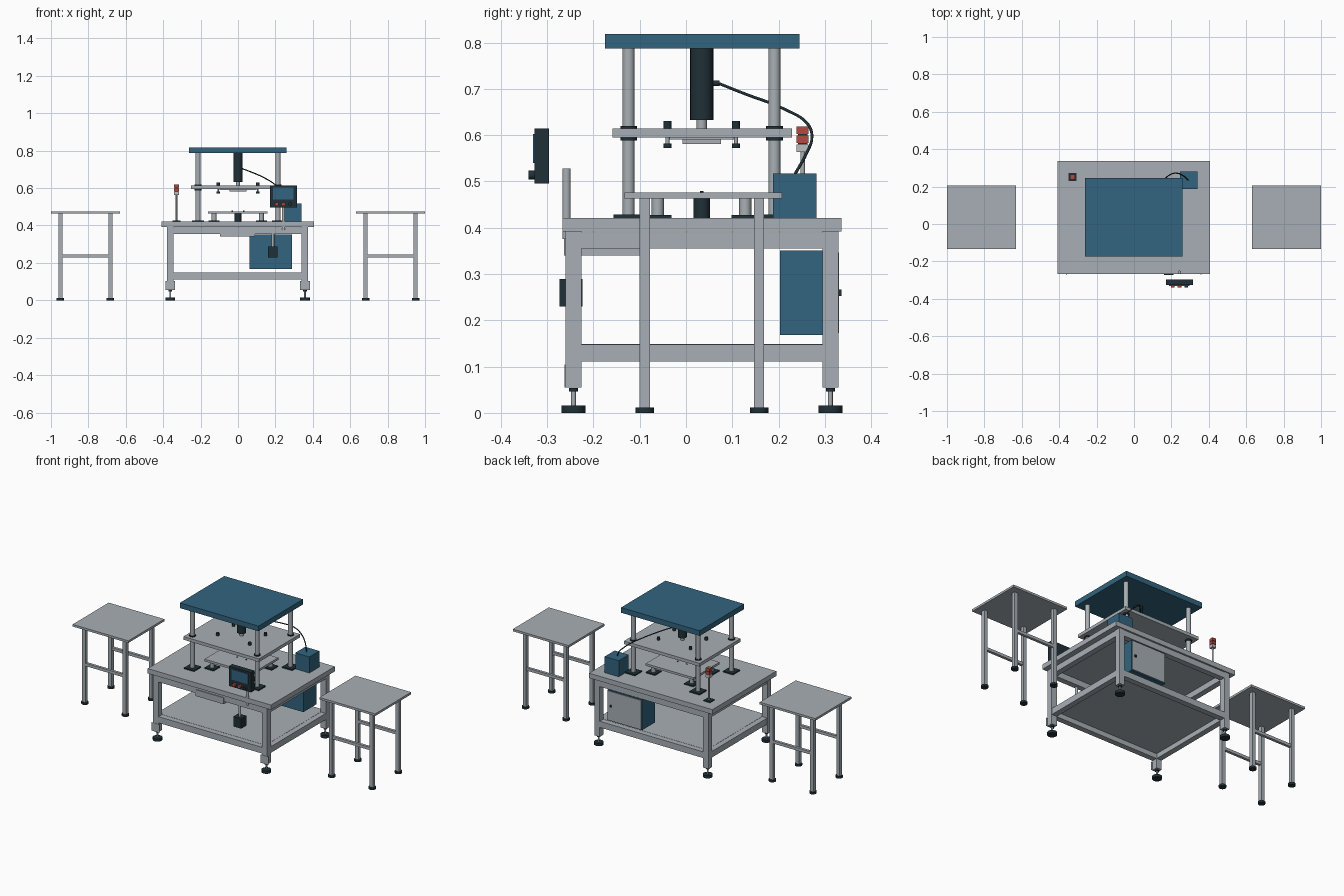
import bpy, math
from mathutils import Vector

if "Cube" in bpy.data.objects:
    bpy.data.objects.remove(bpy.data.objects["Cube"])


def material(name, rgb):
    m = bpy.data.materials.new(name)
    m.diffuse_color = (*rgb, 1)
    m.use_nodes = True
    m.node_tree.nodes["Principled BSDF"].inputs["Base Color"].default_value = m.diffuse_color
    return m


GREY = material("steel grey", (0.39, 0.43, 0.46))
BLUE = material("machine blue", (0.032, 0.127, 0.21))
DARK = material("dark slate", (0.014, 0.030, 0.038))
RED = material("signal red", (0.46, 0.065, 0.05))
PALE = material("pale grey", (0.52, 0.52, 0.52))


def box(name, x, y, z, mat):
    """Box from (min, max) ranges on each axis."""
    bpy.ops.mesh.primitive_cube_add(
        size=1, location=[(a + b) / 2 for a, b in (x, y, z)])
    o = bpy.context.object
    o.scale = [b - a for a, b in (x, y, z)]
    bpy.ops.object.transform_apply(location=False, rotation=False, scale=True)
    o.name = name
    o.data.materials.append(mat)
    return o


def post(name, cx, cy, half, z, mat):
    """Square upright or plate centred on cx, cy."""
    return box(name, (cx - half, cx + half), (cy - half, cy + half), z, mat)


def rod(name, p, q, r, mat, sides=24):
    """Cylinder between two points."""
    p, q = Vector(p), Vector(q)
    d = q - p
    bpy.ops.mesh.primitive_cylinder_add(
        vertices=sides, radius=r, depth=d.length, location=(p + q) / 2,
        rotation=d.to_track_quat('Z', 'Y').to_euler())
    o = bpy.context.object
    o.name = name
    o.data.materials.append(mat)
    bpy.ops.object.shade_smooth_by_angle(angle=math.radians(40))
    return o


def upright(name, x, y, r, z, mat):
    return rod(name, (x, y, z[0]), (x, y, z[1]), r, mat)


# Two side tables
for s in (-1, 1):
    xs = sorted((s * 0.632, s * 1.0))
    box("side_table_top", xs, (-0.133, 0.207), (0.463, 0.476), GREY)
    for y in (-0.089, 0.158):
        for x in (0.682, 0.95):
            post("side_table_leg", s * x, y, 0.011, (0.01, 0.463), GREY)
            upright("side_table_foot", s * x, y, 0.02, (0, 0.012), DARK)
        box("side_table_rail", sorted((s * 0.693, s * 0.939)),
            (y - 0.008, y + 0.008), (0.229, 0.246), GREY)

# Main bench: slab, legs, levelling feet
box("bench_top", (-0.41, 0.405), (-0.267, 0.336), (0.392, 0.421), GREY)
for x in (-0.362, 0.358):
    for y in (-0.243, 0.312):
        post("bench_leg", x, y, 0.0175, (0.055, 0.392), GREY)
        upright("leveller_nut", x, y, 0.010, (0.046, 0.054), DARK)
        upright("leveller_stem", x, y, 0.005, (0.014, 0.047), GREY)
        upright("leveller_pad", x, y, 0.026, (0, 0.016), DARK)
        face = y + math.copysign(0.0195, y - 0.03)
        if y < 0:
            box("leg_plate", (x - 0.026, x + 0.026), (face, y - 0.0175),
                (0.055, 0.104), GREY)
# Bench rails, all four sides at two heights
for z in ((0.355, 0.39), (0.111, 0.148)):
    for y in (-0.243, 0.312):
        box("long_rail", (-0.345, 0.341), (y - 0.0165, y + 0.0165), z, GREY)
    for x in (-0.362, 0.358):
        box("short_rail", (x - 0.0165, x + 0.0165), (-0.226, 0.295), z, GREY)
box("lower_shelf", (-0.346, 0.342), (-0.227, 0.296), (0.140, 0.149), GREY)
box("drawer", (-0.097, 0.09), (-0.264, -0.08), (0.34, 0.378), GREY)

# Electrical cabinet with rear door
box("cabinet", (0.062, 0.29), (0.203, 0.326), (0.168, 0.351), BLUE)
box("cabinet_door", (0.066, 0.286), (0.326, 0.330), (0.173, 0.346), GREY)
box("door_handle", (0.262, 0.272), (0.330, 0.336), (0.253, 0.266), DARK)

# Press frame: four columns, crown plate, moving plate
CY = 0.034
for x in (-0.214, 0.214):
    for y in (-0.124, 0.191):
        post("column_flange", x, y, 0.033, (0.42, 0.428), DARK)
        upright("column", x, y, 0.013, (0.421, 0.788), GREY)
        upright("guide_collar", x, y, 0.018, (0.588, 0.620), DARK)
box("crown_plate", (-0.262, 0.258), (-0.175, 0.245), (0.787, 0.818), BLUE)
box("moving_plate", (-0.25, 0.25), (-0.159, 0.229), (0.595, 0.614), GREY)
box("upper_platen", (-0.10, 0.10), (CY - 0.071, CY + 0.071), (0.590, 0.595), GREY)
box("upper_die", (-0.045, 0.045), (CY - 0.042, CY + 0.042), (0.581, 0.590), GREY)
for x in (-0.106, 0.106):
    for y in (-0.040, 0.108):
        upright("guide_pin", x, y, 0.004, (0.58, 0.618), GREY)
        upright("pin_cap", x, y, 0.009, (0.614, 0.630), DARK)
        upright("pin_tip", x, y, 0.009, (0.572, 0.582), DARK)

# Hydraulic ram
upright("ram_cylinder", 0, CY, 0.025, (0.633, 0.788), DARK)
upright("ram_rod", 0, CY, 0.011, (0.612, 0.634), GREY)

# Lower work plate on four supports with a central ejector
box("work_plate", (-0.16, 0.157), (-0.088, 0.156), (0.463, 0.476), GREY)
for x in (-0.128, 0.125):
    for y in (-0.061, 0.128):
        post("support_flange", x, y, 0.030, (0.42, 0.427), DARK)
        upright("work_plate_support", x, y, 0.013, (0.421, 0.464), GREY)
upright("ejector", 0, CY, 0.018, (0.42, 0.464), DARK)
for x in (-0.03, 0.03):
    upright("locating_pin", x, CY, 0.004, (0.475, 0.479), DARK)

# Pump box and hose
box("pump_box", (0.247, 0.34), (0.188, 0.282), (0.421, 0.517), BLUE)
rod("hose_fitting", (0, 0.055, 0.712), (0, 0.072, 0.712), 0.006, DARK)
path = [(0, 0.07, 0.712), (0.06, 0.125, 0.69), (0.14, 0.215, 0.655),
        (0.19, 0.262, 0.625), (0.225, 0.272, 0.595), (0.26, 0.260, 0.56),
        (0.29, 0.235, 0.515)]
curve = bpy.data.curves.new("hose", 'CURVE')
curve.dimensions = '3D'
curve.bevel_depth = 0.0032
curve.bevel_resolution = 2
curve.resolution_u = 6
spline = curve.splines.new('BEZIER')
spline.bezier_points.add(len(path) - 1)
for bp, co in zip(spline.bezier_points, path):
    bp.co = co
    bp.handle_left_type = bp.handle_right_type = 'AUTO'
curve.materials.append(DARK)
bpy.context.collection.objects.link(bpy.data.objects.new("hose", curve))

# Signal tower
TX, TY = -0.329, 0.252
post("tower_base", TX, TY, 0.021, (0.42, 0.427), DARK)
upright("tower_pole", TX, TY, 0.005, (0.425, 0.565), GREY)
for z, m in (((0.563, 0.580), PALE), ((0.583, 0.599), RED), ((0.602, 0.619), RED)):
    post("tower_lamp", TX, TY, 0.013, z, m)
post("tower_core", TX, TY, 0.010, (0.578, 0.604), DARK)

# Control panel with screen and buttons
box("panel_case", (0.17, 0.316), (-0.327, -0.296), (0.495, 0.614), DARK)
box("panel_screen", (0.188, 0.298), (-0.331, -0.327), (0.54, 0.602), BLUE)
for x, m in ((0.207, RED), (0.243, RED), (0.28, DARK)):
    rod("panel_button", (x, -0.327, 0.514), (x, -0.340, 0.514), 0.010, m)
upright("panel_post", 0.243, -0.258, 0.009, (0.376, 0.528), GREY)

# Hanging switch box at the front
box("switch_box", (0.160, 0.212), (-0.273, -0.224), (0.23, 0.289), DARK)
upright("switch_box_stem", 0.186, -0.249, 0.008, (0.288, 0.358), GREY)
